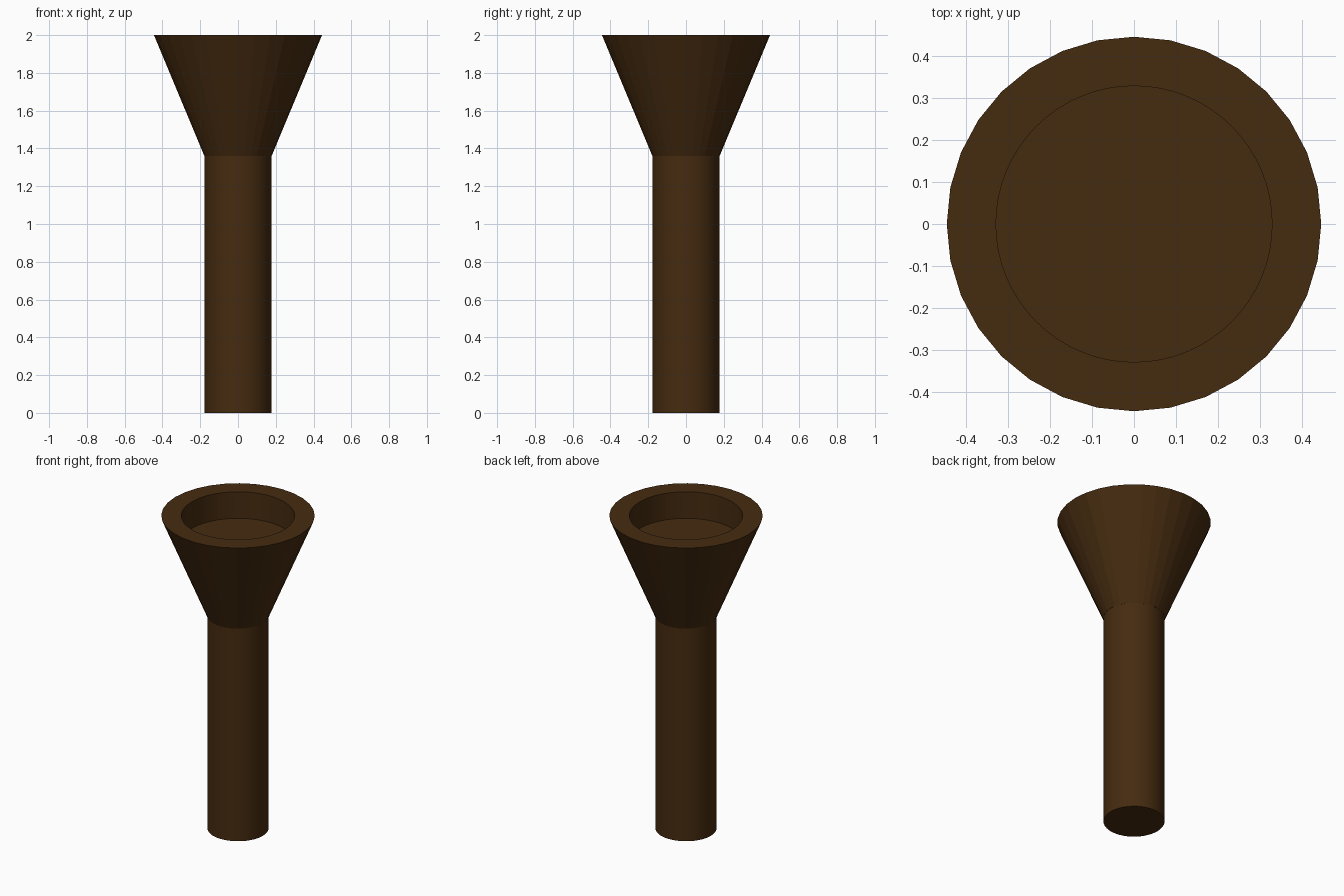
import bpy, bmesh
from math import cos, sin, tau

if "Cube" in bpy.data.objects:
    bpy.data.objects.remove(bpy.data.objects["Cube"])

wood = bpy.data.materials.new("dark_wood")
wood.diffuse_color = (0.06, 0.024, 0.005, 1)
wood.use_nodes = True
wood.node_tree.nodes["Principled BSDF"].inputs["Base Color"].default_value = wood.diffuse_color


def ring(bm, radius, z, sides):
    return [bm.verts.new((radius * cos(tau * i / sides), radius * sin(tau * i / sides), z))
            for i in range(sides)]


def wall(bm, a, b):
    n = len(a)
    for i in range(n):
        j = (i + 1) % n
        bm.faces.new((a[i], a[j], b[j], b[i]))


def finish(bm, name, smooth):
    bmesh.ops.recalc_face_normals(bm, faces=bm.faces)
    mesh = bpy.data.meshes.new(name)
    bm.to_mesh(mesh)
    bm.free()
    obj = bpy.data.objects.new(name, mesh)
    bpy.context.collection.objects.link(obj)
    mesh.materials.append(wood)
    if smooth:
        bpy.context.view_layer.objects.active = obj
        obj.select_set(True)
        bpy.ops.object.shade_smooth_by_angle()
        obj.select_set(False)


# Handle: straight round shaft
bm = bmesh.new()
low, high = ring(bm, 0.177, 0, 64), ring(bm, 0.177, 1.365, 64)
wall(bm, low, high)
bm.faces.new(low)
bm.faces.new(high)
finish(bm, "handle", True)

# Head: faceted flared cup with a shallow round recess
SIDES, FINE = 32, 64
bm = bmesh.new()
base, rim = ring(bm, 0.178, 1.36, SIDES), ring(bm, 0.445, 2, SIDES)
lip, floor = ring(bm, 0.328, 2, FINE), ring(bm, 0.328, 1.83, FINE)
wall(bm, base, rim)
bm.faces.new(base)
# flat rim joins each outer edge to two finer inner edges
for i in range(SIDES):
    j = (i + 1) % SIDES
    bm.faces.new((rim[i], rim[j], lip[2 * j], lip[2 * i + 1], lip[2 * i]))
wall(bm, lip, floor)
bm.faces.new(floor)
finish(bm, "flared_head", False)
